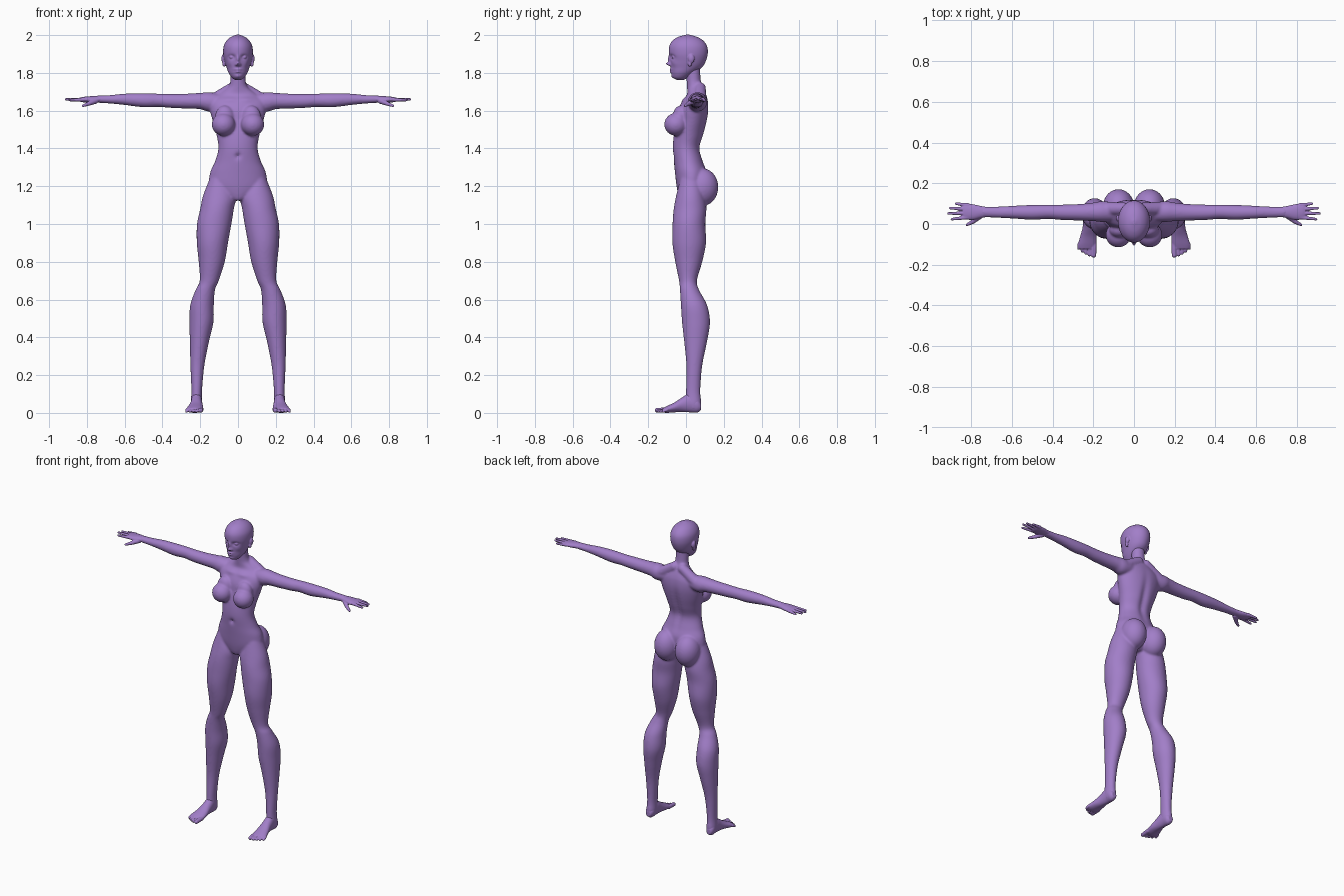
import bpy, bmesh, math
from mathutils import Vector, Matrix

skin = bpy.data.materials.new("purple")
skin.diffuse_color = (0.36, 0.21, 0.58, 1)


def spline(rows, steps):
    """Catmull-Rom interpolation through rows of numbers."""
    out = []
    for i in range(len(rows) - 1):
        a, b, c, d = (rows[max(i - 1, 0)], rows[i], rows[i + 1], rows[min(i + 2, len(rows) - 1)])
        for k in range(steps):
            t = k / steps
            out.append([q + 0.5 * t * (r - p + t * (2*p - 5*q + 4*r - s + t * (3*(q - r) + s - p)))
                        for p, q, r, s in zip(a, b, c, d)])
    return out + [list(rows[-1])]


def loft(bm, rows, axis, mirror=1, steps=6, n=40, bumps=()):
    """Rows: position on axis, then min/max of the two other axes in x, y, z order."""
    rings = []
    for s, a0, a1, b0, b1 in spline(rows, steps):
        ring = []
        for k in range(n):
            t = 2 * math.pi * k / n
            p = [(a0 + a1) / 2 + (a1 - a0) / 2 * math.cos(t), (b0 + b1) / 2 + (b1 - b0) / 2 * math.sin(t)]
            p.insert(axis, s)
            # soft dents and swellings pushed along y on the front (-1) or back (1)
            for side, bx, bz, sx, sz, dy in bumps:
                if math.sin(t) * side > 0:
                    p[1] += dy * math.exp(-((abs(p[0]) - bx) / sx) ** 2 - ((p[2] - bz) / sz) ** 2) * min(1, 3 * abs(math.sin(t)))
            ring.append(bm.verts.new((p[0] * mirror, p[1], p[2])))
        rings.append(ring)
    for r, q in zip(rings, rings[1:]):
        for k in range(n):
            bm.faces.new((r[k], r[(k + 1) % n], q[(k + 1) % n], q[k]))
    bm.faces.new(rings[0])
    bm.faces.new(rings[-1])


def ball(bm, c, r, mirror=1):
    m = Matrix.Translation((c[0] * mirror, c[1], c[2])) @ Matrix.Diagonal((*r, 1))
    bmesh.ops.create_uvsphere(bm, u_segments=32, v_segments=20, radius=1, matrix=m)


def capsule(bm, p, q, r0, r1, mirror=1):
    """Rounded finger-like rod from p to q."""
    p, q = (Vector((v[0] * mirror, v[1], v[2])) for v in (p, q))
    d = q - p
    m = Matrix.Translation((p + q) / 2) @ d.to_track_quat('Z', 'Y').to_matrix().to_4x4()
    bmesh.ops.create_cone(bm, cap_ends=True, segments=16, radius1=r0, radius2=r1, depth=d.length, matrix=m)
    ball(bm, (p.x, p.y, p.z), (r0,) * 3)
    ball(bm, (q.x, q.y, q.z), (r1,) * 3)


def finish(bm, name, voxel, smooth):
    """Fuse the overlapping volumes into one soft skin."""
    bmesh.ops.recalc_face_normals(bm, faces=bm.faces)
    me = bpy.data.meshes.new(name)
    bm.to_mesh(me)
    bm.free()
    me.materials.append(skin)
    ob = bpy.data.objects.new(name, me)
    bpy.context.collection.objects.link(ob)
    rm = ob.modifiers.new("fuse", 'REMESH')
    rm.mode, rm.voxel_size, rm.use_smooth_shade = 'VOXEL', voxel, True
    sm = ob.modifiers.new("soften", 'SMOOTH')
    sm.factor, sm.iterations = 0.5, smooth


# Body: torso, breasts, buttocks, arms and legs
torso = [(1.125, .03, -.03, .06), (1.15, .09, -.04, .085), (1.2, .15, -.05, .105), (1.27, .148, -.058, .112),
         (1.33, .122, -.064, .092), (1.40, .104, -.07, .076), (1.47, .113, -.064, .095), (1.54, .132, -.05, .112),
         (1.60, .148, -.042, .12), (1.65, .15, -.02, .117), (1.685, .105, .005, .107), (1.72, .056, .006, .092),
         (1.75, .042, .004, .08), (1.79, .04, .0, .076), (1.84, .04, -.01, .075)]
leg = [(1.24, .05, .15, -.03, .08), (1.15, .012, .185, -.052, .10), (1.08, .022, .2, -.065, .108),
       (1.0, .035, .217, -.071, .102), (.9, .053, .218, -.072, .106), (.8, .07, .208, -.057, .086),
       (.7, .102, .203, -.037, .058), (.65, .122, .225, -.032, .07), (.57, .128, .253, -.027, .112),
       (.48, .13, .257, -.021, .127), (.38, .153, .255, -.01, .112), (.25, .178, .252, .002, .086),
       (.12, .19, .247, .0, .076), (.05, .19, .25, .0, .081), (.015, .2, .243, .01, .075)]
arm = [(.06, .015, .1, 1.61, 1.68), (.15, .01, .112, 1.595, 1.697), (.2, .014, .105, 1.608, 1.694),
       (.27, .017, .098, 1.611, 1.69), (.36, .02, .095, 1.615, 1.689), (.42, .025, .095, 1.62, 1.69),
       (.5, .021, .094, 1.618, 1.692), (.6, .027, .089, 1.63, 1.69), (.68, .031, .085, 1.638, 1.682),
       (.75, .033, .085, 1.642, 1.68)]
bm = bmesh.new()
loft(bm, [(z, -w, w, y0, y1) for z, w, y0, y1 in torso], 2, n=64, bumps=[
    (1, 0, 1.46, .022, .13, -.014),      # spine furrow
    (-1, 0, 1.36, .012, .014, .016),     # navel
    (-1, .045, 1.66, .035, .012, -.008)])  # collarbones
for s in (1, -1):
    loft(bm, leg, 2, s)
    loft(bm, arm, 0, s)
    ball(bm, (.077, -.053, 1.527), (.062, .062, .06), s)
    ball(bm, (.07, -.03, 1.565), (.052, .04, .062), s)
    ball(bm, (.076, .085, 1.195), (.077, .086, .1), s)
    capsule(bm, (.03, .075, 1.72), (.13, .075, 1.655), .03, .035, s)
finish(bm, "body", .006, 8)

# Head: skull with sculpted face, eyelids and ears
head = [(1.763, .015, -.05, -.012), (1.775, .033, -.068, .01), (1.80, .05, -.077, .045), (1.83, .061, -.08, .085),
        (1.86, .07, -.083, .104), (1.90, .078, -.09, .115), (1.94, .076, -.089, .112), (1.97, .061, -.072, .092),
        (1.99, .038, -.042, .06), (2.002, .008, .0, .02)]
bm = bmesh.new()
loft(bm, [(z, -w, w, y0, y1) for z, w, y0, y1 in head], 2, steps=12, n=160, bumps=[
    (-1, .033, 1.884, .017, .012, .013),   # eye sockets
    (-1, 0, 1.848, .010, .010, -.025),     # nose tip
    (-1, 0, 1.872, .008, .016, -.012),     # nose bridge
    (-1, .011, 1.843, .006, .006, -.008),  # nostrils
    (-1, 0, 1.818, .018, .005, -.009),     # upper lip
    (-1, 0, 1.806, .015, .005, -.009),     # lower lip
    (-1, 0, 1.812, .022, .0025, .004),     # mouth line
    (-1, 0, 1.782, .018, .011, -.006),     # chin
    (-1, .045, 1.85, .014, .016, -.004)])  # cheeks
for s in (1, -1):
    ball(bm, (.032, -.064, 1.883), (.014, .012, .009), s)
    ball(bm, (.077, .028, 1.875), (.011, .017, .024), s)
    ball(bm, (.074, .02, 1.85), (.009, .01, .018), s)
finish(bm, "head", .0035, 3)

# Hands: palm, four fingers and thumb
palm = [(.715, .035, .083, 1.645, 1.677), (.75, .03, .088, 1.643, 1.678), (.79, .021, .097, 1.642, 1.676),
        (.825, .022, .1, 1.645, 1.672), (.84, .03, .095, 1.65, 1.668)]
fingers = [(.033, .9, .024, 1.656), (.053, .917, .052, 1.66), (.073, .909, .078, 1.659), (.092, .88, .1, 1.654)]
for s, side in ((1, "left"), (-1, "right")):
    bm = bmesh.new()
    loft(bm, palm, 0, s)
    for y, tip_x, tip_y, tip_z in fingers:
        capsule(bm, (.815, y, 1.659), (tip_x - .006, tip_y, tip_z), .0105, .0065, s)
    capsule(bm, (.755, .042, 1.652), (.79, .012, 1.637), .016, .011, s)
    capsule(bm, (.79, .012, 1.637), (.82, -.004, 1.626), .011, .007, s)
    finish(bm, side + "_hand", .003, 3)

# Feet: sole and instep with five toes
foot = [(.08, .205, .238, .015, .05), (.06, .193, .248, .002, .085), (.02, .19, .249, .003, .105),
        (-.02, .188, .253, .004, .082), (-.06, .184, .264, .003, .056), (-.1, .184, .275, .0, .037),
        (-.122, .192, .272, .002, .026)]
for s, side in ((1, "left"), (-1, "right")):
    bm = bmesh.new()
    loft(bm, foot, 1, s)
    for i in range(5):
        r = .0125 if i == 0 else .009 - .0004 * i
        x = .198 + .0178 * i + (.003 if i else 0)
        tip = (-.153, -.151, -.143, -.133, -.12)[i]
        capsule(bm, (x - .002, -.1, .017), (x, tip, r + .001), r + .001, r, s)
    finish(bm, side + "_foot", .0035, 3)
